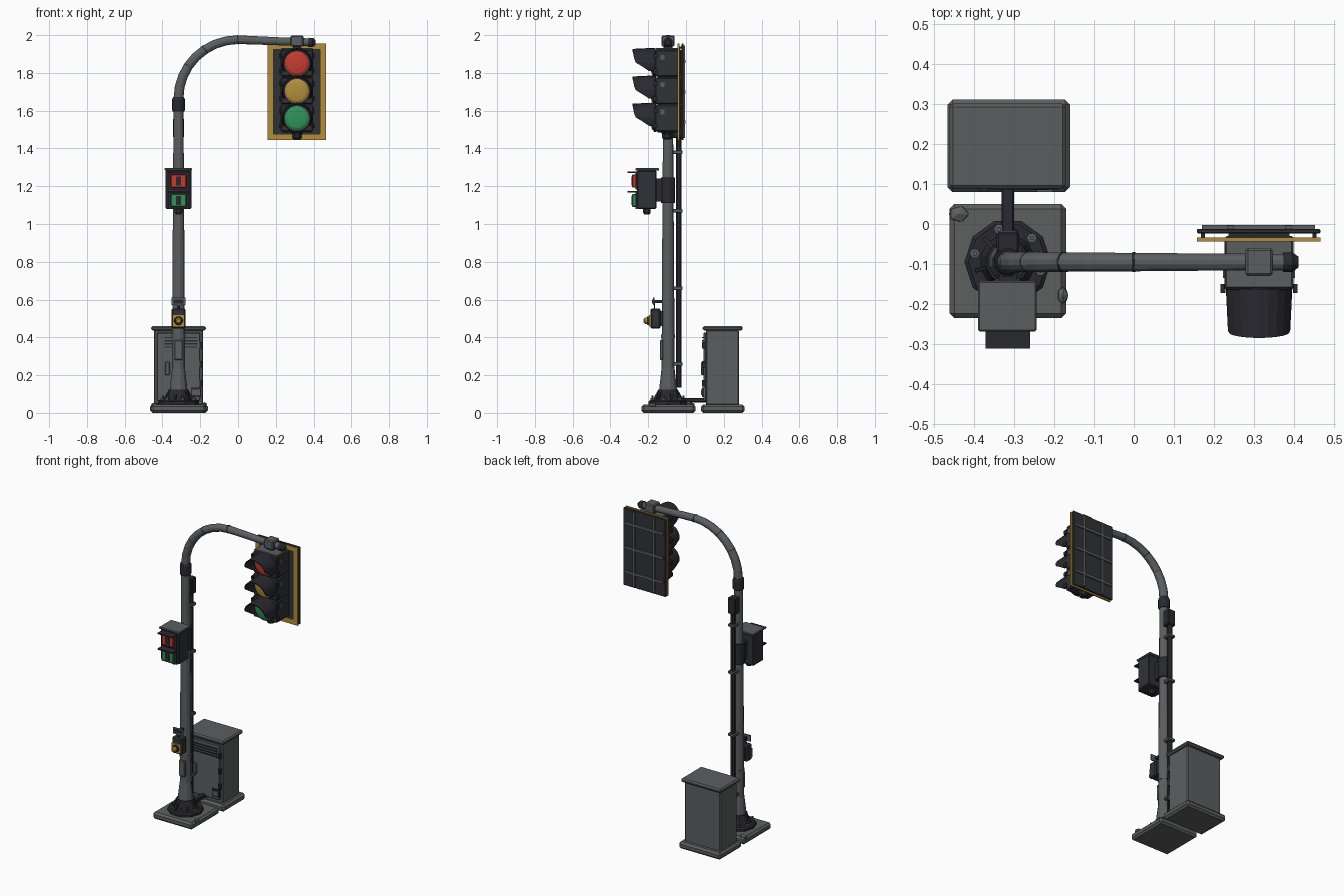
import bpy, bmesh, math
from mathutils import Vector


def material(name, r, g, b):
    m = bpy.data.materials.new(name)
    m.diffuse_color = (r, g, b, 1)
    return m


GREY = material("grey_metal", 0.105, 0.112, 0.116)
STONE = material("concrete", 0.11, 0.113, 0.113)
DARK = material("dark_metal", 0.022, 0.022, 0.030)
CHAR = material("charcoal", 0.030, 0.032, 0.037)
YELLOW = material("yellow", 0.45, 0.27, 0.045)
RED = material("red", 0.56, 0.045, 0.028)
GREEN = material("green", 0.03, 0.29, 0.10)


def finish(name, bm, mat):
    bmesh.ops.recalc_face_normals(bm, faces=bm.faces)
    me = bpy.data.meshes.new(name)
    bm.to_mesh(me)
    bm.free()
    me.materials.append(mat)
    ob = bpy.data.objects.new(name, me)
    bpy.context.collection.objects.link(ob)
    return ob


def box(name, mat, *dims, bevel=0.0):
    """One object from any number of (x0, x1, y0, y1, z0, z1) boxes."""
    bm = bmesh.new()
    for x0, x1, y0, y1, z0, z1 in dims:
        for v in bmesh.ops.create_cube(bm, size=1)["verts"]:
            v.co = ((x0, x1)[v.co.x > 0], (y0, y1)[v.co.y > 0], (z0, z1)[v.co.z > 0])
    if bevel:
        bmesh.ops.bevel(bm, geom=bm.edges[:], offset=bevel, segments=1, affect='EDGES')
    return finish(name, bm, mat)


def sweep(name, mat, pts, radii, n=12):
    """Round tube along a path, with a radius at each point."""
    bm = bmesh.new()
    pts = [Vector(p) for p in pts]
    rings = []
    for i, p in enumerate(pts):
        t = (pts[min(i + 1, len(pts) - 1)] - pts[max(i - 1, 0)]).normalized()
        ref = Vector((0, 1, 0)) if abs(t.y) < 0.9 else Vector((1, 0, 0))
        v = t.cross(ref).normalized()
        u = v.cross(t)
        rings.append([bm.verts.new(p + radii[i] * (u * math.cos(a) + v * math.sin(a)))
                      for a in (2 * math.pi * (k + 0.5) / n for k in range(n))])
    for a, b in zip(rings, rings[1:]):
        for k in range(n):
            bm.faces.new((a[k], a[(k + 1) % n], b[(k + 1) % n], b[k]))
    bm.faces.new(rings[0])
    bm.faces.new(rings[-1])
    return finish(name, bm, mat)


PX, PY = -0.315, -0.095


def upright(name, mat, profile, n=12, x=PX, y=PY):
    return sweep(name, mat, [(x, y, z) for r, z in profile], [r for r, z in profile], n)


# Footings and stone chips
box("pole_footing", STONE, (-0.46, -0.17, -0.235, 0.05, 0, 0.045), bevel=0.012)
box("cabinet_footing", STONE, (-0.465, -0.16, 0.08, 0.31, 0, 0.045), bevel=0.012)
for i, (x, y) in enumerate([(-0.437, 0.025), (-0.178, -0.178)]):
    bm = bmesh.new()
    bmesh.ops.create_icosphere(bm, subdivisions=1, radius=0.025)
    for v in bm.verts:
        v.co = (v.co.x * (1.1 - 0.5 * i) + x, v.co.y * 0.9 + y, v.co.z * 0.6 + 0.042)
    finish(f"stone_chip_{i}", bm, STONE)

# Pole base: flange, bolts, gussets
upright("base_flange", DARK, [(0.108, 0.045), (0.108, 0.06), (0.098, 0.068)], 10)
upright("base_collar", DARK, [(0.07, 0.066), (0.062, 0.085), (0.054, 0.125)])
for i in range(6):
    a = math.radians(45 + 60 * i)
    x, y = PX + 0.085 * math.cos(a), PY + 0.085 * math.sin(a)
    upright(f"base_bolt_{i}", GREY, [(0.013, 0.066), (0.013, 0.078), (0.006, 0.079), (0.006, 0.092)], 6, x, y)
    g = box(f"base_gusset_{i}", DARK, (0.04, 0.085, -0.005, 0.005, 0.066, 0.118))
    for v in g.data.vertices:
        if v.co.x > 0.06 and v.co.z > 0.1:
            v.co.x = 0.055
    g.location = (PX, PY, 0)
    g.rotation_euler.z = a + math.radians(30)

# Pole, rings and curved arm
upright("pole", GREY, [(0.05, 0.1), (0.047, 0.14), (0.035, 0.24), (0.034, 0.6), (0.027, 1.64)])
upright("pole_lower_ring", GREY, [(0.038, 0.40), (0.038, 0.415)])
upright("pole_collar", DARK, [(0.031, 1.595), (0.035, 1.602), (0.035, 1.66), (0.030, 1.672)])
box("hand_hole_cover", GREY, (-0.337, -0.293, -0.138, -0.12, 0.28, 0.385), bevel=0.004)
path = [(-0.315 * math.cos(a), PY, 1.665 + 0.311 * math.sin(a))
        for a in (math.radians(11.25 * k) for k in range(9))]
sweep("curved_arm", GREY, path + [(0.2, PY, 1.968), (0.385, PY, 1.962)],
      [0.027 - 0.0004 * k for k in range(9)] + [0.022, 0.021])
sweep("arm_end_cap", DARK, [(0.372, PY, 1.962), (0.395, PY, 1.961), (0.41, PY, 1.96)], [0.025, 0.025, 0.014])
for i in (3, 5, 8):
    p, d = Vector(path[i]), (Vector(path[i]) - Vector(path[i - 1])).normalized() * 0.003
    sweep(f"arm_joint_{i}", DARK, [p - d, p + d], [0.0258, 0.0258])

# Signal head: hanger, backplate, frame and rear braces
SX = 0.312
box("arm_clamp", GREY, (0.278, 0.346, -0.13, -0.06, 1.94, 1.998), bevel=0.006)
box("hanger_neck", DARK, (0.29, 0.334, -0.115, -0.075, 1.91, 1.945))
box("backplate", CHAR, (0.157, 0.465, -0.024, -0.012, 1.445, 1.955), bevel=0.003)
box("yellow_frame", YELLOW,
    (0.157, 0.189, -0.044, -0.034, 1.445, 1.955), (0.433, 0.465, -0.044, -0.034, 1.445, 1.955),
    (0.189, 0.433, -0.044, -0.034, 1.445, 1.477), (0.189, 0.433, -0.044, -0.034, 1.925, 1.955))
box("frame_spacers", DARK, *[(x, x + 0.01, -0.035, -0.022, z, z + 0.01)
                             for x in (0.167, 0.445) for z in (1.46, 1.70, 1.93)])
box("rear_braces", GREY,
    *[(0.17, 0.452, -0.013, -0.002, z - 0.008, z + 0.008) for z in (1.54, 1.70, 1.86)],
    *[(x - 0.008, x + 0.008, -0.013, -0.004, 1.455, 1.945) for x in (0.24, 0.385)])
box("housing_spine", CHAR, (0.236, 0.388, -0.15, -0.022, 1.485, 1.92))
box("housing_cap", GREY, (0.228, 0.396, -0.16, -0.03, 1.922, 1.932), bevel=0.003)
upright("bottom_fitting", DARK, [(0.02, 1.448), (0.028, 1.455), (0.028, 1.475), (0.04, 1.492)], 8, SX, -0.10)

# Three lamp sections with lens, ring and cutaway visor
for name, mat, z in (("red", RED, 1.850), ("yellow", YELLOW, 1.704), ("green", GREEN, 1.560)):
    box(f"{name}_housing", CHAR, (0.226, 0.398, -0.165, -0.03, z - 0.070, z + 0.072), bevel=0.006)
    box(f"{name}_latches", GREY, *[(x - 0.004, x + 0.004, -0.135, -0.115, z + 0.02, z + 0.045)
                                   for x in (0.226, 0.398)])
    box(f"{name}_hinges", DARK, *[(x - 0.006, x + 0.006, -0.172, -0.15, z + d - 0.012, z + d + 0.012)
                                  for x in (0.222, 0.402) for d in (-0.04, 0.04)])
    sweep(f"{name}_lens_ring", DARK, [(SX, -0.16, z), (SX, -0.172, z)], [0.074, 0.072], 24)
    sweep(f"{name}_lens", mat, [(SX, -0.165, z), (SX, -0.176, z), (SX, -0.183, z), (SX, -0.187, z)],
          [0.064, 0.064, 0.052, 0.025], 24)
    bm = bmesh.new()
    rows = []
    for k in range(15):
        a = math.radians(-30 + 240 * k / 14)
        s, c = math.sin(a), math.cos(a)
        length = 0.105 + 0.015 * s if s > 0.1 else 0.106 - (0.1 - s) * 0.125
        rows.append([bm.verts.new((SX + r * c, y, z + r * s))
                     for r, y in ((0.080, -0.162), (0.080 - 0.05 * length, -0.164 - length))])
    for p, q in zip(rows, rows[1:]):
        bm.faces.new((p[0], p[1], q[1], q[0]))
    visor = finish(f"{name}_visor", bm, DARK)
    sol = visor.modifiers.new("thickness", 'SOLIDIFY')
    sol.thickness, sol.offset = 0.006, 0

# Pedestrian signal
box("walk_signal_body", CHAR, (-0.383, -0.247, -0.26, -0.155, 1.08, 1.285), bevel=0.006)
box("walk_signal_lid", GREY, (-0.389, -0.243, -0.268, -0.142, 1.282, 1.296), bevel=0.004)
box("walk_signal_bracket", DARK, (-0.337, -0.293, -0.16, -0.12, 1.12, 1.24))
upright("walk_signal_band", DARK, [(0.039, 1.11), (0.039, 1.245)])
upright("walk_signal_plug", DARK, [(0.015, 1.05), (0.022, 1.06), (0.022, 1.085)], 8, PX, -0.207)
for name, mat, z in (("stop", RED, 1.228), ("walk", GREEN, 1.125)):
    box(f"{name}_bezel", DARK, (-0.369, -0.261, -0.268, -0.258, z - 0.045, z + 0.045))
    box(f"{name}_lens", mat, (-0.357, -0.273, -0.285, -0.262, z - 0.035, z + 0.035), bevel=0.004)
    box(f"{name}_symbol", DARK, (-0.329, -0.301, -0.289, -0.284, z - 0.024, z + 0.024))
    box(f"{name}_hood", DARK, (-0.37, -0.26, -0.31, -0.258, z + 0.042, z + 0.049))

# Push button and its sign
box("button_box", CHAR, (-0.351, -0.279, -0.188, -0.135, 0.447, 0.553), bevel=0.007)
box("button_mount", DARK, (-0.335, -0.295, -0.14, -0.115, 0.46, 0.54))
box("button_plate", YELLOW, (-0.346, -0.284, -0.195, -0.186, 0.458, 0.518))
sweep("button_ring", DARK, [(PX, -0.19, 0.488), (PX, -0.206, 0.488)], [0.024, 0.022])
sweep("button", YELLOW, [(PX, -0.2, 0.488), (PX, -0.216, 0.488), (PX, -0.224, 0.488)], [0.017, 0.017, 0.01])
box("button_sign", GREY, (-0.351, -0.279, -0.176, -0.168, 0.57, 0.61))
box("button_sign_mark", DARK, (-0.341, -0.289, -0.179, -0.175, 0.58, 0.60))
box("button_sign_arm", DARK, (-0.325, -0.305, -0.17, -0.12, 0.583, 0.597), (-0.322, -0.308, -0.17, -0.164, 0.55, 0.59))

# Rear conduit with clips, junction box and ground duct
upright("conduit", DARK, [(0.016, 0.135), (0.016, 1.47)], 8, PX, -0.038)
box("junction_box", DARK, (-0.343, -0.287, -0.072, -0.02, 1.455, 1.56), bevel=0.005)
for i, z in enumerate((0.26, 0.66, 1.07, 1.38)):
    box(f"conduit_clip_{i}", GREY, (-0.339, -0.291, -0.07, -0.018, z - 0.01, z + 0.01), bevel=0.004)
box("ground_duct", DARK, (-0.331, -0.299, -0.04, 0.12, 0.056, 0.08), bevel=0.004)

# Control cabinet with door, louvres, handle, hinges and lock
box("cabinet_body", GREY, (-0.445, -0.185, 0.105, 0.28, 0.04, 0.44), bevel=0.006)
box("cabinet_lid", GREY, (-0.46, -0.17, 0.088, 0.30, 0.436, 0.46), bevel=0.008)
box("cabinet_door", GREY, (-0.43, -0.2, 0.092, 0.108, 0.065, 0.425), bevel=0.004)
box("cabinet_louvres", DARK, *[(-0.39, -0.215, 0.086, 0.094, z, z + 0.007)
                               for z in (0.345, 0.362, 0.379, 0.396)])
box("cabinet_handle", GREY, (-0.386, -0.36, 0.08, 0.094, 0.2, 0.27), bevel=0.004)
box("cabinet_hinges", DARK, *[(-0.205, -0.19, 0.085, 0.107, z, z + 0.035) for z in (0.14, 0.24, 0.34)])
box("cabinet_lock", DARK, (-0.25, -0.195, 0.085, 0.094, 0.085, 0.135))
box("cabinet_lock_plate", GREY, (-0.243, -0.202, 0.08, 0.087, 0.095, 0.125))
